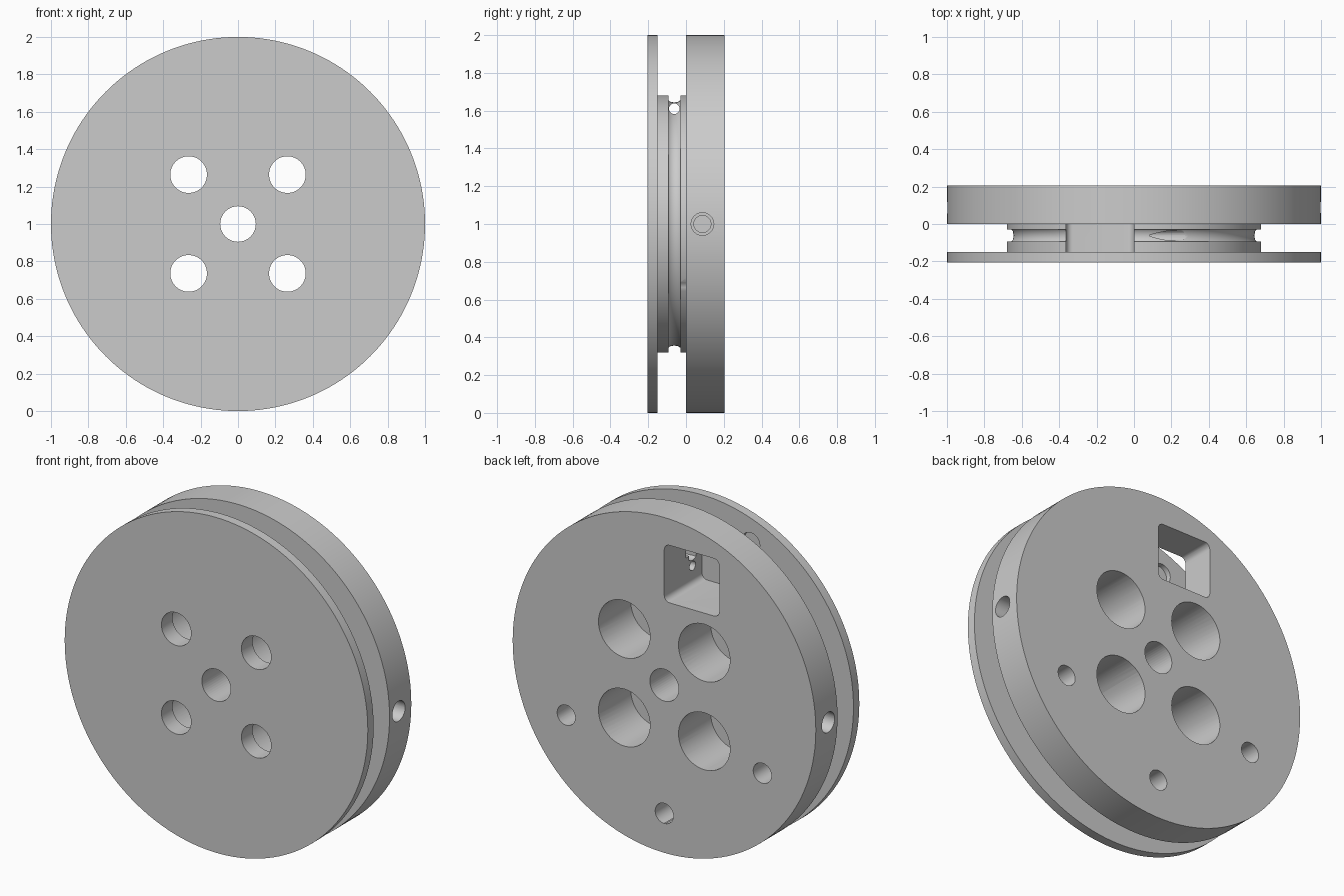
import bpy, bmesh, math
from mathutils import Matrix, Vector

cube = bpy.data.objects.get("Cube")
if cube:
    bpy.data.objects.remove(cube)

grey = bpy.data.materials.new("plain_grey")
grey.use_nodes = True
grey.diffuse_color = (0.6, 0.6, 0.6, 1)
grey.node_tree.nodes["Principled BSDF"].inputs["Base Color"].default_value = (0.6, 0.6, 0.6, 1)

CZ = 1.0          # height of the wheel axis
BACK, FRONT = 0.205, -0.205


def make_object(name, bm):
    bmesh.ops.recalc_face_normals(bm, faces=bm.faces)
    mesh = bpy.data.meshes.new(name)
    bm.to_mesh(mesh)
    bm.free()
    mesh.materials.append(grey)
    obj = bpy.data.objects.new(name, mesh)
    bpy.context.collection.objects.link(obj)
    return obj


def lathe(name, profile, steps):
    """Revolve (y, radius) points around the wheel axis."""
    bm = bmesh.new()
    verts = [bm.verts.new((0, y, r)) for y, r in profile]
    edges = [bm.edges.new(pair) for pair in zip(verts, verts[1:])]
    bmesh.ops.spin(bm, geom=verts + edges, axis=(0, 1, 0), cent=(0, 0, 0),
                   angle=math.tau, steps=steps, use_merge=True)
    bmesh.ops.remove_doubles(bm, verts=bm.verts, dist=1e-5)
    bmesh.ops.translate(bm, verts=bm.verts, vec=(0, 0, CZ))
    return make_object(name, bm)


def rod(start, end, radius, sides=48):
    """Cylindrical cutter between two points given relative to the axis."""
    a, b = Vector(start), Vector(end)
    turn = (b - a).to_track_quat('Z', 'Y').to_matrix().to_4x4()
    place = Matrix.Translation((a + b) / 2 + Vector((0, 0, CZ))) @ turn
    bm = bmesh.new()
    bmesh.ops.create_cone(bm, cap_ends=True, segments=sides, radius1=radius,
                          radius2=radius, depth=(b - a).length, matrix=place)
    return make_object("hole_cutter", bm)


def rounded_box(x0, x1, z0, z1, y0, y1, radius):
    """Box cutter with rounded corners running along y."""
    bm = bmesh.new()
    bmesh.ops.create_cube(bm, size=1)
    bmesh.ops.scale(bm, verts=bm.verts, vec=(x1 - x0, y1 - y0, z1 - z0))
    bmesh.ops.translate(bm, verts=bm.verts,
                        vec=((x0 + x1) / 2, (y0 + y1) / 2, CZ + (z0 + z1) / 2))
    along_y = [e for e in bm.edges
               if abs(e.verts[0].co.y - e.verts[1].co.y) > 0.01]
    bmesh.ops.bevel(bm, geom=along_y, offset=radius, segments=6,
                    profile=0.5, affect='EDGES')
    return make_object("pocket_cutter", bm)


# Wheel: front flange, grooved hub and thick back disc in one profile
wheel = lathe("grooved_wheel", [
    (FRONT, 0), (FRONT, 1), (-0.15, 1), (-0.15, 0.68),
    (-0.093, 0.68), (-0.093, 0.655), (-0.085, 0.648), (-0.062, 0.643),
    (-0.039, 0.648), (-0.03, 0.655), (-0.03, 0.68),
    (0, 0.68), (0, 1), (BACK, 1), (BACK, 0)], 160)

# Axle hole
cutters = [rod((0, -0.3, 0), (0, 0.3, 0), 0.095)]

# Four bolt holes, counterbored from the back
for x in (-0.264, 0.264):
    for z in (-0.264, 0.264):
        cutters.append(rod((x, -0.3, z), (x, 0, z), 0.098))
        cutters.append(rod((x, -0.1, z), (x, 0.3, z), 0.17))

# Three small holes through the back disc
for x, z in ((-0.647, -0.352), (0.647, -0.352), (0, -0.765)):
    cutters.append(rod((x, -0.029, z), (x, 0.3, z), 0.06))

# Stepped set screw holes in the rim of the back disc
for side in (-1, 1):
    cutters.append(rod((side * 0.85, 0.087, 0), (side * 1.1, 0.087, 0), 0.06))
    cutters.append(rod((side * 0.7, 0.087, 0), (side * 0.9, 0.087, 0), 0.045))

# Pocket through the back disc and hub, cord hole and flange recess
cutters.append(rounded_box(-0.363, 0, 0.5, 0.843, -0.151, 0.3, 0.035))
cutters.append(rod((-0.1, -0.062, 0.61), (0.4, -0.062, 0.61), 0.028, 24))
cutters.append(rod((-0.322, -0.18, 0.8), (-0.322, -0.1, 0.8), 0.06))

# Cut everything out, then drop the cutters
for cutter in cutters:
    cutter.hide_render = True
    mod = wheel.modifiers.new("cut", 'BOOLEAN')
    mod.operation = 'DIFFERENCE'
    mod.solver = 'EXACT'
    mod.object = cutter
graph = bpy.context.evaluated_depsgraph_get()
result = bpy.data.meshes.new_from_object(wheel.evaluated_get(graph))
wheel.modifiers.clear()
wheel.data = result
wheel.data.materials.clear()
wheel.data.materials.append(grey)
for cutter in cutters:
    bpy.data.objects.remove(cutter)

# Smooth walls with sharp rims
bpy.ops.object.select_all(action='DESELECT')
wheel.select_set(True)
bpy.context.view_layer.objects.active = wheel
bpy.ops.object.shade_smooth_by_angle(angle=math.radians(30))
